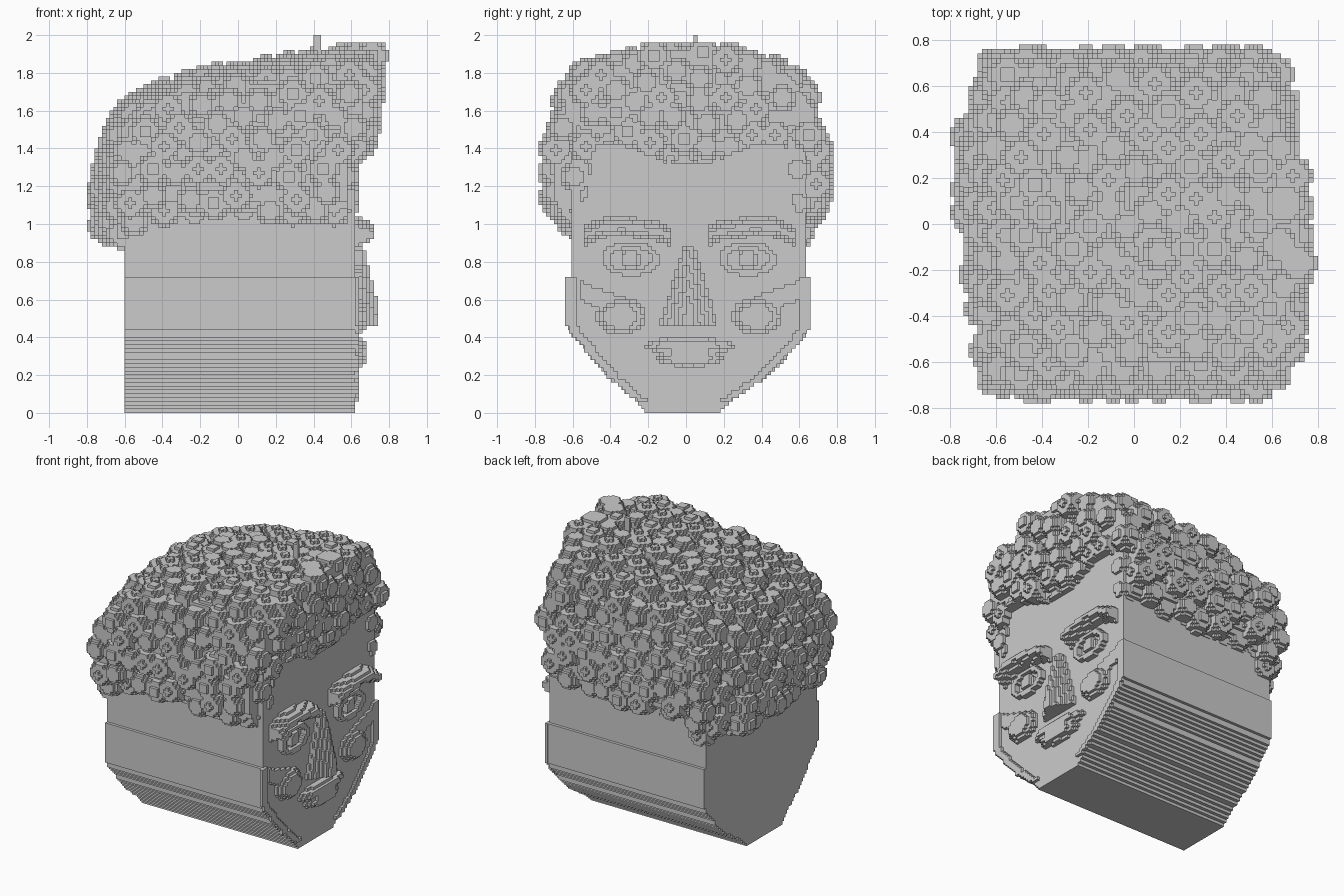
import bpy, bmesh, math, random
from mathutils import Vector

random.seed(11)
U = 0.02          # block size
MID = 0.015       # the face sits slightly off the centre line
FACE = 31         # block index where the face plane lies

if "Cube" in bpy.data.objects:
    bpy.data.objects.remove(bpy.data.objects["Cube"])

grey = bpy.data.materials.new("plain_grey")
grey.use_nodes = True
colour = (0.6, 0.6, 0.6, 1)
grey.diffuse_color = colour
grey.node_tree.nodes["Principled BSDF"].inputs["Base Color"].default_value = colour


def add_object(name, mesh):
    mesh.materials.append(grey)
    ob = bpy.data.objects.new(name, mesh)
    bpy.context.collection.objects.link(ob)


def interp(points, t):
    """Straight-line lookup in a list of (t, value) pairs."""
    if t <= points[0][0]:
        return points[0][1]
    for (a, va), (b, vb) in zip(points, points[1:]):
        if t <= b:
            return va + (vb - va) * (t - a) / (b - a)
    return points[-1][1]


SIDES = [(axis, sign) for axis in range(3) for sign in (0, 1)]


def neighbour(cell, axis, sign):
    n = list(cell)
    n[axis] += 1 if sign else -1
    return tuple(n)


def blocks_mesh(name, cells):
    """Outer skin of a set of unit blocks."""
    verts, faces = {}, []
    for cell in cells:
        for axis, sign in SIDES:
            if neighbour(cell, axis, sign) in cells:
                continue
            quad = []
            for du, dv in ((0, 0), (1, 0), (1, 1), (0, 1)):
                p = list(cell)
                p[axis] += sign
                p[(axis + 1) % 3] += du
                p[(axis + 2) % 3] += dv
                quad.append(verts.setdefault(tuple(p), len(verts)))
            faces.append(quad if sign else quad[::-1])
    mesh = bpy.data.meshes.new(name)
    mesh.from_pydata([[c * U for c in v] for v in verts], [], faces)
    add_object(name, mesh)


def boxes_mesh(name, boxes):
    bm = bmesh.new()
    for lo, hi in boxes:
        lo, hi = Vector(lo), Vector(hi)
        for v in bmesh.ops.create_cube(bm, size=1)["verts"]:
            v.co = Vector([c * s for c, s in zip(v.co, hi - lo)]) + (lo + hi) / 2
    mesh = bpy.data.meshes.new(name)
    bm.to_mesh(mesh)
    bm.free()
    add_object(name, mesh)


# Head: stepped slabs following the jaw outline, chin leaning a little to one side
JAW = [(0, 0.18), (0.08, 0.27), (0.2, 0.43), (0.38, 0.59), (0.46, 0.65),
       (0.72, 0.65), (0.73, 0.62), (1.46, 0.62)]
CHIN = [(0, -0.02), (0.25, MID)]


def jaw(k):
    z = (k + 0.5) * U
    return round(interp(JAW, z) / U) * U, interp(CHIN, z)


slabs, start = [], 0
for k in range(1, 74):
    if k == 73 or jaw(k)[0] != jaw(start)[0]:
        w, mid = jaw(start)
        slabs.append(((-0.6, mid - w, start * U), (FACE * U, mid + w, k * U)))
        start = k
boxes_mesh("head", slabs)


# Face relief: each feature gives a raised height at (s, z), s = distance from middle
def bump(s, z, cs, cz, rs, rz, height):
    d = ((s - cs) / rs) ** 2 + ((z - cz) / rz) ** 2
    return height * math.sqrt(1 - d) if d < 1 else 0


def nose(s, z):
    if not 0.47 < z < 0.88:
        return 0
    t = (0.88 - z) / 0.4
    w = 0.03 + 0.12 * t
    return max(0, (0.03 + 0.1 * min(t, 0.8)) * (1 - s / w)) + (0.02 if s < w else 0)


def brow(s, z):
    arch = interp([(0.09, 0.93), (0.16, 0.96), (0.35, 0.99), (0.46, 0.98), (0.57, 0.93)], s)
    if not 0.1 < s < 0.56:
        return 0
    return 0.1 * max(0, 1 - (abs(z - arch) / 0.055) ** 2)


def eye(s, z):
    d = math.hypot((s - 0.31) / 0.155, (z - 0.815) / 0.09)
    lid = 0.04 if 0.7 < d < 1 else 0
    return max(lid, bump(s, z, 0.31, 0.815, 0.055, 0.055, 0.05))


def lips(s, z):
    upper = bump(s, z, 0, 0.355, 0.24, 0.045, 0.07)
    lower = bump(s, z, 0, 0.29, 0.18, 0.045, 0.07)
    return max(upper, lower)


def cheek(s, z):
    apple = bump(s, z, 0.36, 0.51, 0.13, 0.095, 0.07)
    bone = 0.53 + 0.35 * (s - 0.25)
    band = 0.02 if 0.25 < s < 0.58 and abs(z - bone) < 0.05 else 0
    return max(apple, band)


def rim(s, z):
    return 0.02 if 0.06 < z < 0.72 and 0 < interp(JAW, z) - s < 0.06 else 0


relief = set()
for j in range(-34, 36):
    for k in range(53):
        z = (k + 0.5) * U
        s = abs((j + 0.5) * U - interp(CHIN, z))
        height = max(f(s, z) for f in (nose, brow, eye, lips, cheek, rim))
        relief.update((FACE + i, j, k) for i in range(round(height / U)))
blocks_mesh("face_features", relief)

# Hair: a core cut from side, front and top outlines, covered in blocky curls
BACK = [(0.88, -0.8), (1.25, -0.79), (1.45, -0.75), (1.6, -0.7), (1.7, -0.63),
        (1.78, -0.47), (1.85, -0.26), (1.89, 0.06), (1.93, 0.3), (1.97, 0.48)]
FRONT = [(1.0, 0.68), (1.3, 0.69), (1.45, 0.74), (1.6, 0.78), (1.98, 0.8)]
WIDTH = [(0.9, 0.67), (1.0, 0.71), (1.15, 0.78), (1.4, 0.78), (1.52, 0.74),
         (1.75, 0.71), (1.83, 0.66), (1.88, 0.6), (1.92, 0.45), (1.97, 0.28)]
BACK_CURVE = [(-0.45, 0.08), (-0.3, 0.03), (-0.1, 0.03), (0.05, 0), (0.4, 0), (0.5, 0.08)]
FRONT_CURVE = [(-0.7, 0.06), (-0.5, 0.03), (-0.2, 0), (0.15, 0), (0.35, 0.06)]
HAIRLINE = [(0, 1.31), (0.1, 1.32), (0.25, 1.38), (0.38, 1.43), (0.5, 1.41),
            (0.53, 1.2), (0.58, 1.0), (0.64, 0.92)]
INSET = 0.08


def on_face(i, j, k):
    return i >= FACE and (k + 0.5) * U < interp(HAIRLINE, abs((j + 0.5) * U - MID))


core = set()
for k in range(47, 96):
    z = (k + 0.5) * U
    lift = z + INSET * min(1, max(0, (z - 1.4) / 0.2))
    w = interp(WIDTH, lift) - INSET
    for j in range(round(-w / U), round(w / U)):
        y = (j + 0.5) * U
        shoulder = interp([(0.25, 0), (0.6, 0.05)], abs(y)) if z > 1.4 else 0
        x0 = interp(BACK, lift + shoulder) + INSET + interp(BACK_CURVE, y)
        x1 = max(interp(FRONT, lift) - INSET - interp(FRONT_CURVE, y), 0.58)
        if z < 1.06:
            x1 = -0.54
        core.update((i, j, k) for i in range(round(x0 / U), round(x1 / U))
                    if not on_face(i, j, k))

skin = sorted(c for c in core if any(neighbour(c, *s) not in core for s in SIDES))
skin = [c for c in skin if not (abs(c[0]) < 28 and abs(c[1]) < 28 and c[2] < 56)]
random.shuffle(skin)


def ball(radius, power):
    r = range(-7, 8)
    return [(a, b, c) for a in r for b in r for c in r
            if abs(a) ** power + abs(b) ** power + abs(c) ** power <= radius ** power]


curl_shapes = [ball(r, 2.4) for r in (3.6, 4.1, 4.2)]
spacing = ball(5.6, 2)
hair, blocked = set(core), set()
for c in skin:
    if c in blocked:
        continue
    blocked.update((c[0] + a, c[1] + b, c[2] + d) for a, b, d in spacing)
    for a, b, d in random.choice(curl_shapes):
        cell = (c[0] + a, c[1] + b, c[2] + d)
        if cell[2] < 98 and not on_face(*cell):
            hair.add(cell)
blocks_mesh("curly_hair", hair)

# Small loose tuft on the crown
boxes_mesh("hair_tuft", [((0.4, 0.04, 1.8), (0.44, 0.06, 2.0))])
